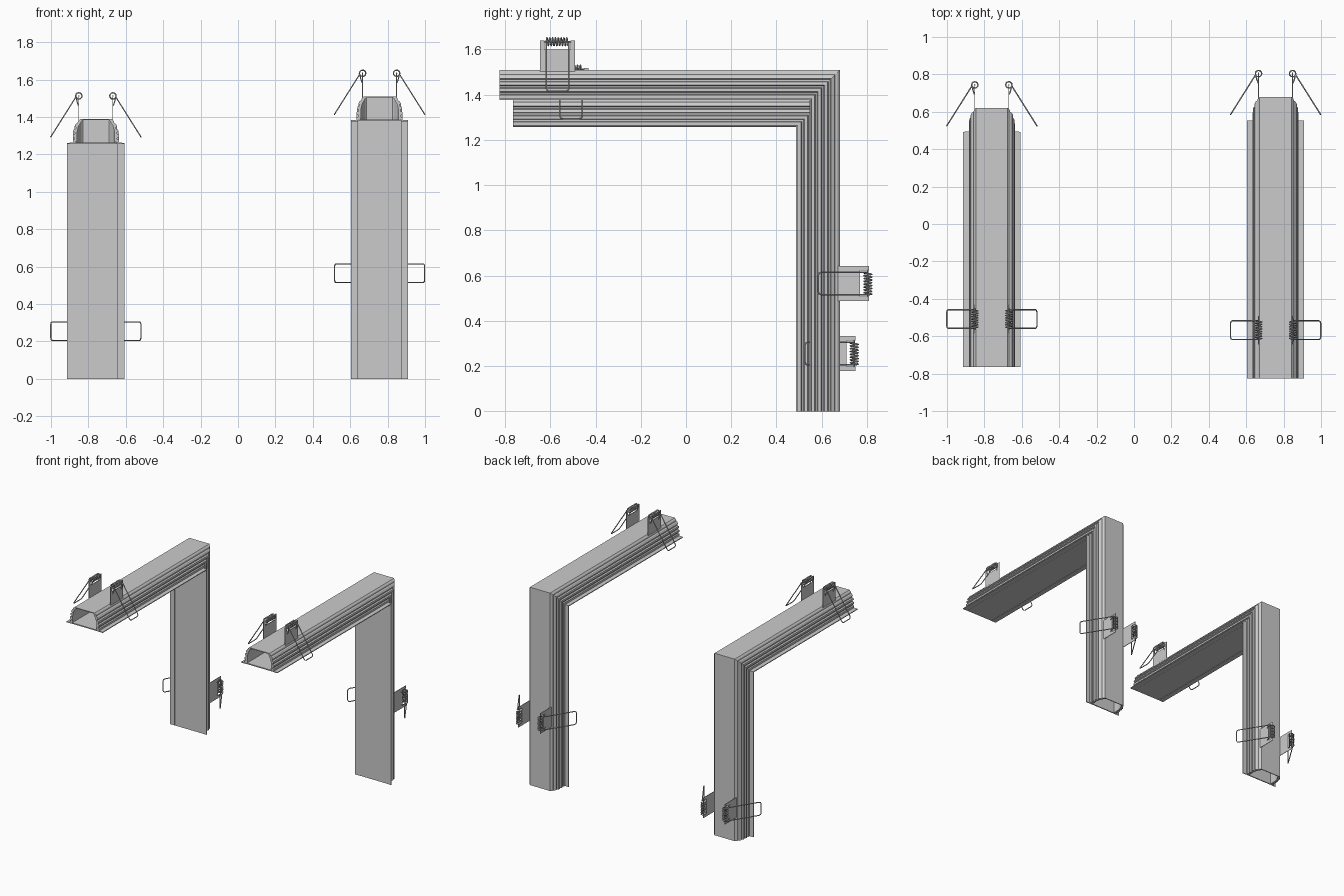
import bpy, bmesh, math
from mathutils import Vector

cube = bpy.data.objects.get("Cube")
if cube:
    bpy.data.objects.remove(cube, do_unlink=True)

grey = bpy.data.materials.new("satin grey")
grey.use_nodes = True
colour = (0.6, 0.6, 0.6, 1)
grey.diffuse_color = colour
grey.node_tree.nodes["Principled BSDF"].inputs["Base Color"].default_value = colour


def add_object(name, mesh):
    obj = bpy.data.objects.new(name, mesh)
    bpy.context.collection.objects.link(obj)
    mesh.materials.clear()
    mesh.materials.append(grey)
    return obj


def loft(name, rings):
    """Join matching closed rings of points and cap both ends."""
    bm = bmesh.new()
    rows = [[bm.verts.new(p) for p in ring] for ring in rings]
    count = len(rows[0])
    for a, b in zip(rows, rows[1:]):
        for i in range(count):
            j = (i + 1) % count
            bm.faces.new((a[i], a[j], b[j], b[i]))
    bm.faces.new(rows[0])
    bm.faces.new(rows[-1][::-1])
    bmesh.ops.recalc_face_normals(bm, faces=bm.faces)
    mesh = bpy.data.meshes.new(name)
    bm.to_mesh(mesh)
    bm.free()
    return add_object(name, mesh)


def wire(name, points, closed=False, radius=0.0035):
    """Round wire along a path, turned into a mesh."""
    curve = bpy.data.curves.new(name, "CURVE")
    curve.dimensions = "3D"
    curve.bevel_depth = radius
    curve.bevel_resolution = 1
    curve.use_fill_caps = True
    spline = curve.splines.new("POLY")
    spline.points.add(len(points) - 1)
    for target, p in zip(spline.points, points):
        target.co = (*p, 1)
    spline.use_cyclic_u = closed
    temp = bpy.data.objects.new(name + "_path", curve)
    mesh = bpy.data.meshes.new_from_object(temp)
    bpy.data.objects.remove(temp)
    obj = add_object(name, mesh)
    for poly in mesh.polygons:
        poly.use_smooth = True
    return obj


# Half cross-section: width from the centre, depth from the visible face
OUTER = [(.115, 0), (.153, 0), (.153, .006), (.123, .007), (.123, .022),
         (.114, .025), (.114, .033), (.123, .036), (.123, .05), (.112, .054),
         (.112, .062), (.121, .066), (.118, .078), (.107, .082), (.107, .09),
         (.114, .094), (.106, .108), (.098, .112), (.096, .122), (.085, .133)]
INNER = [(.115, .008), (.1, .012), (.1, .065), (.092, .095), (.076, .122), (.07, .127)]


def mirrored(points):
    return [(-u, v) for u, v in points]


SECTION = OUTER + mirrored(OUTER)[::-1] + mirrored(INNER) + INNER[::-1]
COVER = [(-.113, .001), (.113, .001), (.113, .009), (-.113, .009)]


def bent_channel(name, section, cx, y0, z0, y_end):
    """Sweep a section along the arm, round the mitred corner and down the post."""
    loft(name, [[(cx + u, y_end, z0 + v) for u, v in section],
                [(cx + u, y0 + v, z0 + v) for u, v in section],
                [(cx + u, y0 + v, 0) for u, v in section]])


def spring_clip(name, place, side):
    """Plate, coil and wire bail; place maps (across, along, depth) to space."""
    # Notched mounting plate
    outline = [(-.077, .1), (.077, .1), (.077, .262), (.057, .262),
               (.057, .222), (-.057, .222), (-.057, .262), (-.077, .262)]
    loft(name + "_plate", [[place(side * u, s, v) for s, v in outline]
                           for u in (.089, .093)])
    # Pin and coil
    hub, radius, half = .257, .017, .05
    wire(name + "_pin", [place(side * .091, s, hub) for s in (-.06, .06)])
    turns, steps = 8, 12
    coil = []
    for i in range(turns * steps + 1):
        a = math.tau * i / steps
        coil.append(place(side * (.091 + radius * math.cos(a)),
                          half * (2 * i / (turns * steps) - 1),
                          hub + radius * math.sin(a)))
    wire(name + "_coil", coil)
    # Short tails resting on the plate
    for end in (-1, 1):
        wire(name + "_tail", [place(side * .108, end * half, hub),
                              place(side * .1, end * half, .225),
                              place(side * .093, end * half, .205)])
    # Bail with rounded corners
    top, foot = Vector((.108, hub - .008)), Vector((.241, .038))
    near = foot.lerp(top, .06)
    bend = foot.lerp(top, .018)
    half_path = [(top, half), (near, half), (bend, half - .004), (foot, half - .014)]
    path = half_path + [(p, -s) for p, s in half_path[::-1]]
    wire(name + "_bail", [place(side * p.x, s, p.y) for p, s in path])


def fixture(name, cx, y0, z0, y_end, arm_y, post_z):
    bent_channel(name + "_channel", SECTION, cx, y0, z0, y_end)
    bent_channel(name + "_cover", COVER, cx, y0, z0, y_end)
    for side in (-1, 1):
        label = "left" if side > 0 else "right"
        spring_clip(f"{name}_arm_clip_{label}",
                    lambda u, s, v: (cx + u, arm_y + s, z0 + v), side)
        spring_clip(f"{name}_post_clip_{label}",
                    lambda u, s, v: (cx + u, y0 + v, post_z + s), side)


fixture("tall_fixture", .757, .547, 1.377, -.825, -.568, .565)
fixture("short_fixture", -.76, .487, 1.256, -.765, -.508, .255)
